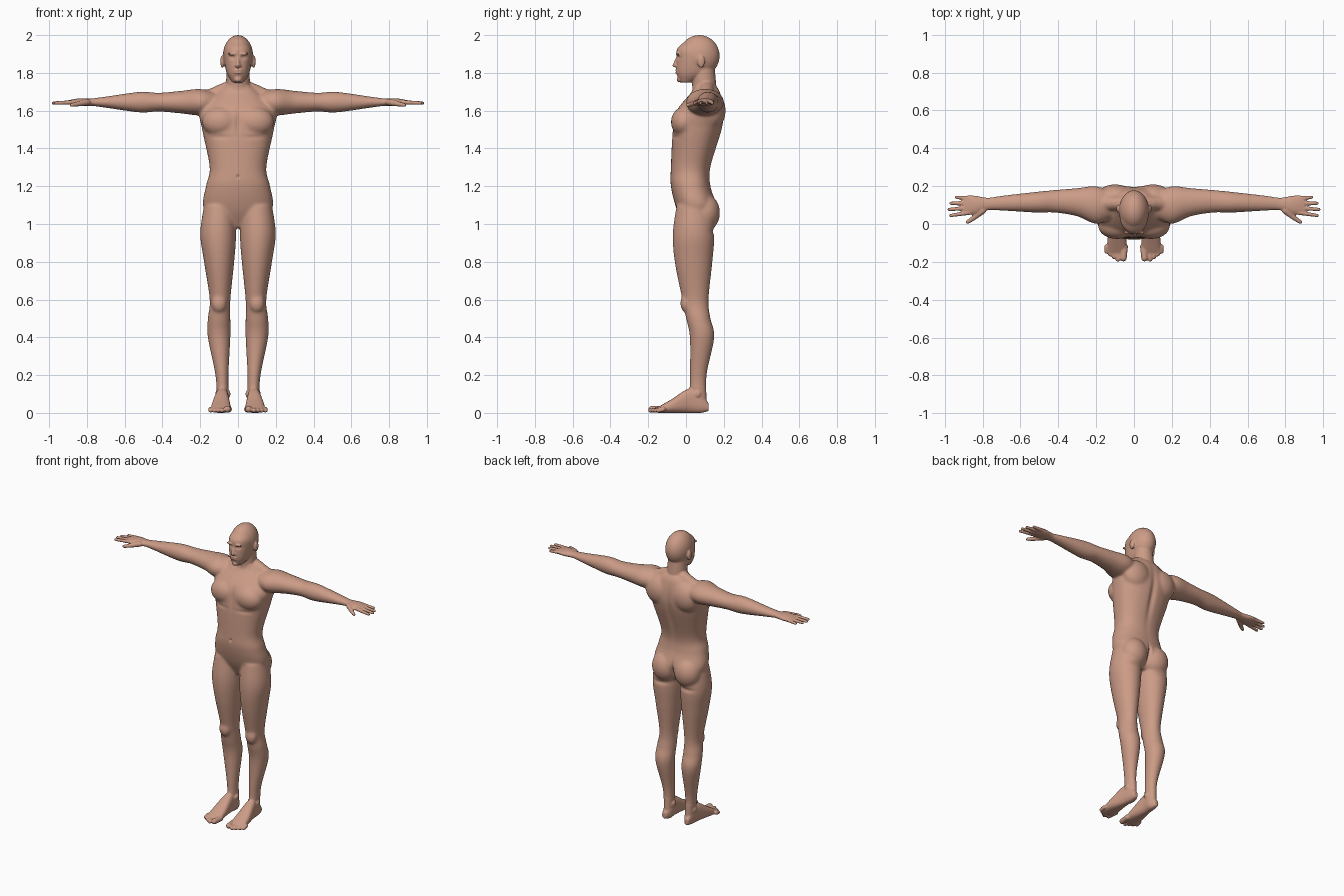
import bpy, bmesh, math
from mathutils import Vector, Matrix

cube = bpy.data.objects.get("Cube")
if cube:
    bpy.data.objects.remove(cube, do_unlink=True)

skin = bpy.data.materials.new("skin")
skin.use_nodes = True
tone = (.6, .33, .24, 1)
skin.diffuse_color = tone
skin.node_tree.nodes["Principled BSDF"].inputs["Base Color"].default_value = tone

bm = bmesh.new()
BOTH, MIDDLE = (1, -1), (1,)


def spline(a, b, c, d, t):
    """Catmull-Rom blend between b and c."""
    return b + t / 2 * (c - a + t * (2 * a - 5 * b + 4 * c - d + t * (3 * (b - c) + d - a)))


def loft(axis, rows, power=2, sides=BOTH, steps=8, segments=40):
    """Rows hold the place on the axis, then low and high bounds on the two other axes."""
    across, along = [i for i in range(3) if i != axis]
    smooth = []
    for i in range(len(rows) - 1):
        quad = [rows[max(i - 1, 0)], rows[i], rows[i + 1], rows[min(i + 2, len(rows) - 1)]]
        for step in range(steps):
            smooth.append([spline(*values, step / steps) for values in zip(*quad)])
    smooth.append(rows[-1])
    for side in sides:
        rings = []
        for place, left, right, low, high in smooth:
            ring = []
            for k in range(segments):
                angle = math.tau * k / segments
                c, s = math.cos(angle), math.sin(angle)
                point = Vector()
                point[axis] = place
                point[across] = (left + right + (right - left) * math.copysign(abs(c) ** (2 / power), c)) / 2
                point[along] = (low + high + (high - low) * math.copysign(abs(s) ** (2 / power), s)) / 2
                point.x *= side
                ring.append(bm.verts.new(point))
            rings.append(ring)
        faces = [bm.faces.new(rings[0]), bm.faces.new(rings[-1])]
        for lower, upper in zip(rings, rings[1:]):
            for k in range(segments):
                n = (k + 1) % segments
                faces.append(bm.faces.new((lower[k], lower[n], upper[n], upper[k])))
        bmesh.ops.recalc_face_normals(bm, faces=faces)


def blob(centre, radii, sides=BOTH):
    """Stretched ball, mirrored unless it sits in the middle."""
    for side in sides:
        place = Matrix.Translation((centre[0] * side, centre[1], centre[2]))
        bmesh.ops.create_uvsphere(bm, u_segments=32, v_segments=20, radius=1,
                                  matrix=place @ Matrix.Diagonal((*radii, 1)))


def capsule(start, end, start_radius, end_radius, sides=BOTH):
    """Tapered rod with round ends."""
    for side in sides:
        a, b = (Vector((p[0] * side, p[1], p[2])) for p in (start, end))
        turn = (b - a).to_track_quat('Z', 'Y').to_matrix().to_4x4()
        bmesh.ops.create_cone(bm, cap_ends=True, segments=20, radius1=start_radius,
                              radius2=end_radius, depth=(b - a).length,
                              matrix=Matrix.Translation((a + b) / 2) @ turn)
        for point, radius in ((a, start_radius), (b, end_radius)):
            bmesh.ops.create_uvsphere(bm, u_segments=20, v_segments=12, radius=radius,
                                      matrix=Matrix.Translation(point))


# Trunk: height, half width, front, back
trunk = [(.98, .06, 0, .1), (1.08, .18, -.05, .16), (1.2, .17, -.08, .13), (1.3, .15, -.08, .13),
         (1.5, .19, -.07, .19), (1.6, .2, -.05, .2), (1.7, .11, .03, .18), (1.74, .06, .04, .15)]
loft(2, [(z, -half, half, front, back) for z, half, front, back in trunk], 2.3, MIDDLE)
capsule((0, .1, 1.68), (0, .09, 1.84), .066, .06, MIDDLE)

# Muscle masses: chest, shoulder blades, buttocks, neck slopes, kneecaps
blob((.09, -.01, 1.54), (.1, .07, .08))
blob((.1, .14, 1.6), (.1, .07, .1))
blob((.085, .1, 1.06), (.09, .08, .1))
capsule((.04, .11, 1.72), (.17, .11, 1.67), .04, .036)
blob((.1, 0, .58), (.04, .03, .05))

# Legs: height, inner, outer, front, back
loft(2, [(.05, .05, .11, .02, .11), (.2, .05, .12, .02, .11), (.4, .04, .16, .02, .15),
         (.5, .04, .16, 0, .13), (.6, .04, .15, -.02, .12), (.8, .02, .18, -.06, .14),
         (.95, .01, .2, -.07, .15), (1.1, .02, .18, -.05, .13)])

# Feet from heel to ball: depth, inner, outer, sole, top
loft(1, [(.12, .07, .1, .01, .05), (.08, .05, .11, 0, .1), (.02, .05, .12, 0, .13),
         (-.08, .04, .14, 0, .07), (-.15, .04, .14, 0, .03)], 2.5)
for x in (.05, .11):
    blob((x, .06, .1), (.01, .02, .02))

# Toes
capsule((.05, -.12, .02), (.056, -.18, .02), .018, .018)
for i in range(4):
    x = .085 + .02 * i
    capsule((x, -.12, .02), (x, .014 * i - .188, .013), .013, .012)

# Arms and palms: reach, front, back, half thickness
level = 1.645
arm = [(.12, .03, .17, .05), (.2, 0, .2, .07), (.3, .04, .19, .06), (.42, .06, .18, .05),
       (.52, .06, .17, .055), (.7, .07, .15, .03), (.78, .07, .14, .02),
       (.84, .05, .15, .02), (.9, .05, .15, .01)]
loft(0, [(x, front, back, level - half, level + half) for x, front, back, half in arm])

# Fingers and thumbs
for i in range(4):
    reach = .978 - .01 * (i - 1) ** 2
    capsule((.87, .06 + .025 * i, level), (reach, .045 + .032 * i, 1.64), .012, .009)
capsule((.8, .07, level), (.85, .03, 1.635), .018, .013)
capsule((.85, .03, 1.635), (.88, .01, 1.63), .013, .01)

# Skull and face: height, half width, front, back
blob((0, .07, 1.89), (.08, .108, .11), MIDDLE)
face = [(1.75, .03, -.03, .03), (1.8, .06, -.05, .12), (1.88, .075, -.05, .16),
        (1.93, .07, -.045, .15), (1.97, .04, 0, .1)]
loft(2, [(z, -half, half, front, back) for z, half, front, back in face], 2.2, MIDDLE)

# Nose, nostrils, lips, chin, brows and ears
capsule((0, -.045, 1.88), (0, -.06, 1.84), .008, .011, MIDDLE)
blob((.01, -.05, 1.838), (.009, .012, .008))
for z in (1.802, 1.813):
    blob((0, -.046, z), (.024, .012, .006), MIDDLE)
blob((0, -.035, 1.765), (.02, .014, .015), MIDDLE)
blob((.03, -.045, 1.9), (.026, .01, .007))
blob((.083, .08, 1.86), (.011, .02, .033))

mesh = bpy.data.meshes.new("body")
bm.to_mesh(mesh)
bm.free()
body = bpy.data.objects.new("body", mesh)
bpy.context.scene.collection.objects.link(body)


def bake():
    """Replace the mesh with its modified result."""
    graph = bpy.context.evaluated_depsgraph_get()
    result = bpy.data.meshes.new_from_object(body.evaluated_get(graph))
    body.modifiers.clear()
    body.data = result


# Fuse the parts into one skin
fuse = body.modifiers.new("fuse", 'REMESH')
fuse.mode = 'VOXEL'
fuse.voxel_size = .0047
bake()

# Relax the trunk and limbs strongly; hands, feet and face lightly
soft = body.vertex_groups.new(name="soft")
soft.add([v.index for v in body.data.vertices
          if .14 < v.co.z < 1.73 and abs(v.co.x) < .78], 1, 'REPLACE')
for name, group, times in (("relax", "soft", 45), ("polish", "", 3)):
    relax = body.modifiers.new(name, 'SMOOTH')
    relax.factor = .5
    relax.iterations = times
    relax.vertex_group = group
bake()

# Sculpted details: centre, reach and depth of each soft stroke
strokes = {
    "eye socket": ((.032, -.05, 1.882), (.014, .03, .009), .011),
    "eyelid": ((.032, -.04, 1.881), (.008, .03, .005), -.005),
    "mouth": ((0, -.06, 1.807), (.02, .03, .003), .004),
    "navel": ((0, -.08, 1.25), (.007, .03, .009), .009),
    "breastbone": ((0, -.08, 1.54), (.012, .05, .07), .008),
    "chest crease": ((.1, -.08, 1.46), (.06, .04, .012), .005),
    "spine": ((0, .19, 1.45), (.02, .07, .17), -.012),
    "buttock cleft": ((0, .17, 1.06), (.01, .06, .06), -.02),
    "buttock fold": ((.1, .15, .96), (.06, .04, .014), -.007),
}
for v in body.data.vertices:
    here = Vector((abs(v.co.x), v.co.y, v.co.z))
    for centre, reach, depth in strokes.values():
        gap = sum(((h - c) / r) ** 2 for h, c, r in zip(here, centre, reach))
        v.co.y += depth * math.exp(-gap)

body.data.materials.clear()
body.data.materials.append(skin)
body.data.shade_smooth()
